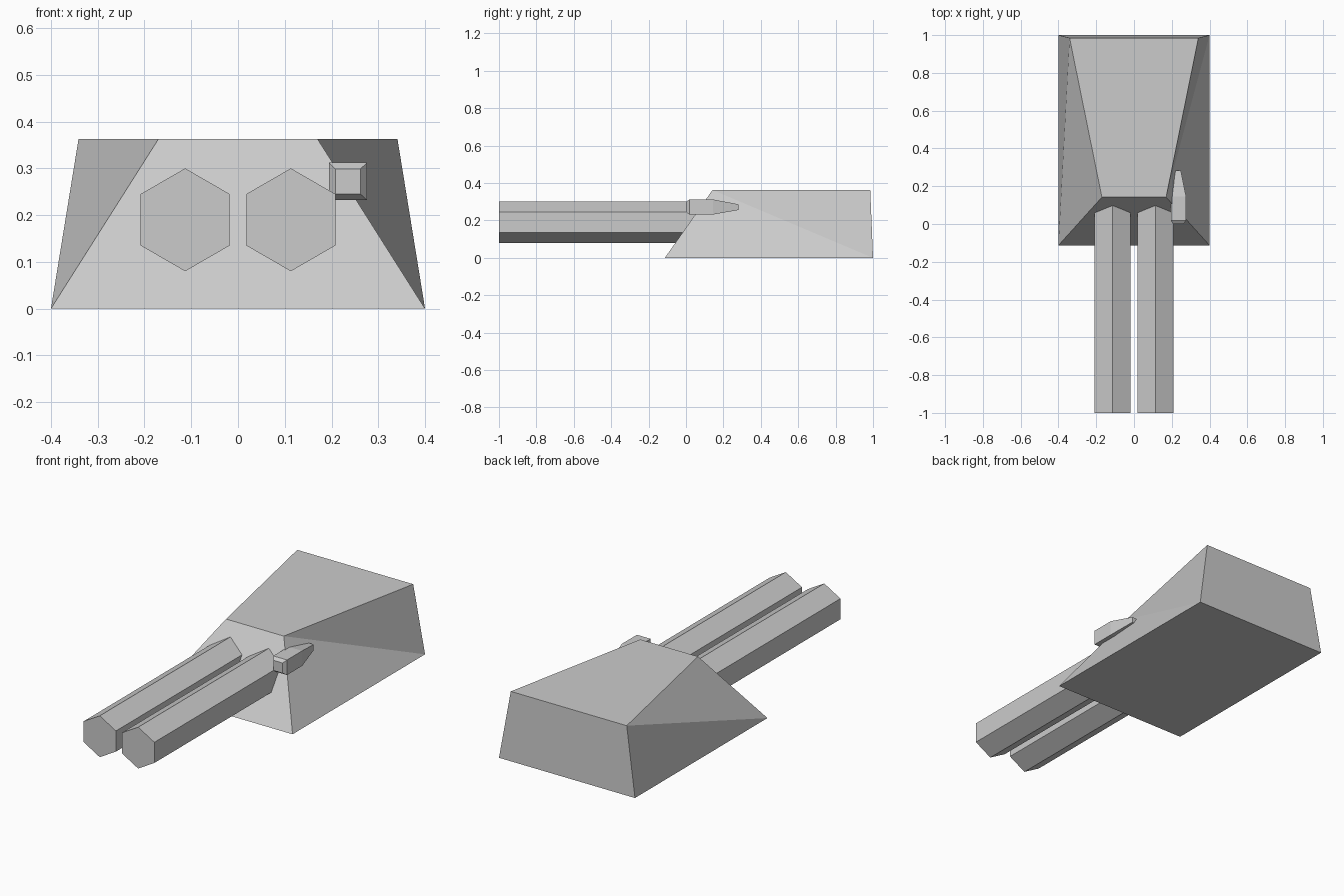
import bpy, bmesh, math

if "Cube" in bpy.data.objects:
    bpy.data.objects.remove(bpy.data.objects["Cube"])


def finish(name, bm):
    bmesh.ops.recalc_face_normals(bm, faces=bm.faces)
    me = bpy.data.meshes.new(name)
    bm.to_mesh(me)
    bm.free()
    ob = bpy.data.objects.new(name, me)
    bpy.context.collection.objects.link(ob)
    return ob


def loft(name, sections):
    """Skin a list of equally sized cross-section loops and cap both ends."""
    bm = bmesh.new()
    rings = [[bm.verts.new(p) for p in s] for s in sections]
    n = len(rings[0])
    for a, b in zip(rings, rings[1:]):
        for i in range(n):
            j = (i + 1) % n
            bm.faces.new((a[i], a[j], b[j], b[i]))
    bm.faces.new(rings[0])
    bm.faces.new(rings[-1])
    return finish(name, bm)


def rect_xz(x0, x1, z0, z1, y):
    return [(x0, y, z0), (x1, y, z0), (x1, y, z1), (x0, y, z1)]


# Turret housing: wedge with twisted sides, so the side quads are split by hand
bm = bmesh.new()
fl, fr, br, bl = [bm.verts.new((x, y, 0)) for x, y in
                  ((-.4, -.113), (.4, -.113), (.4, 1), (-.4, 1))]
tfl, tfr, tbr, tbl = [bm.verts.new((x, y, .363)) for x, y in
                      ((-.17, .142), (.17, .142), (.341, .985), (-.341, .985))]
for f in ((fl, fr, br, bl), (tfl, tfr, tbr, tbl), (fl, fr, tfr, tfl),
          (bl, br, tbr, tbl), (fr, br, tfr), (br, tbr, tfr),
          (fl, bl, tbl), (fl, tbl, tfl)):
    bm.faces.new(f)
finish("turret_housing", bm)

# Twin hexagonal barrels
for side, label in ((-1, "left"), (1, "right")):
    loft("barrel_" + label, [
        [(side * .113 + .11 * math.sin(k * math.pi / 3), y,
          .19 + .11 * math.cos(k * math.pi / 3)) for k in range(6)]
        for y in (-1, .12)])

# Sight pod on the right: chamfered nose and tapered tail
loft("sight_pod", [
    rect_xz(.208, .262, .245, .299, 0),
    rect_xz(.195, .276, .232, .312, .018),
    rect_xz(.195, .276, .232, .312, .145),
    rect_xz(.220, .248, .256, .286, .282)])
